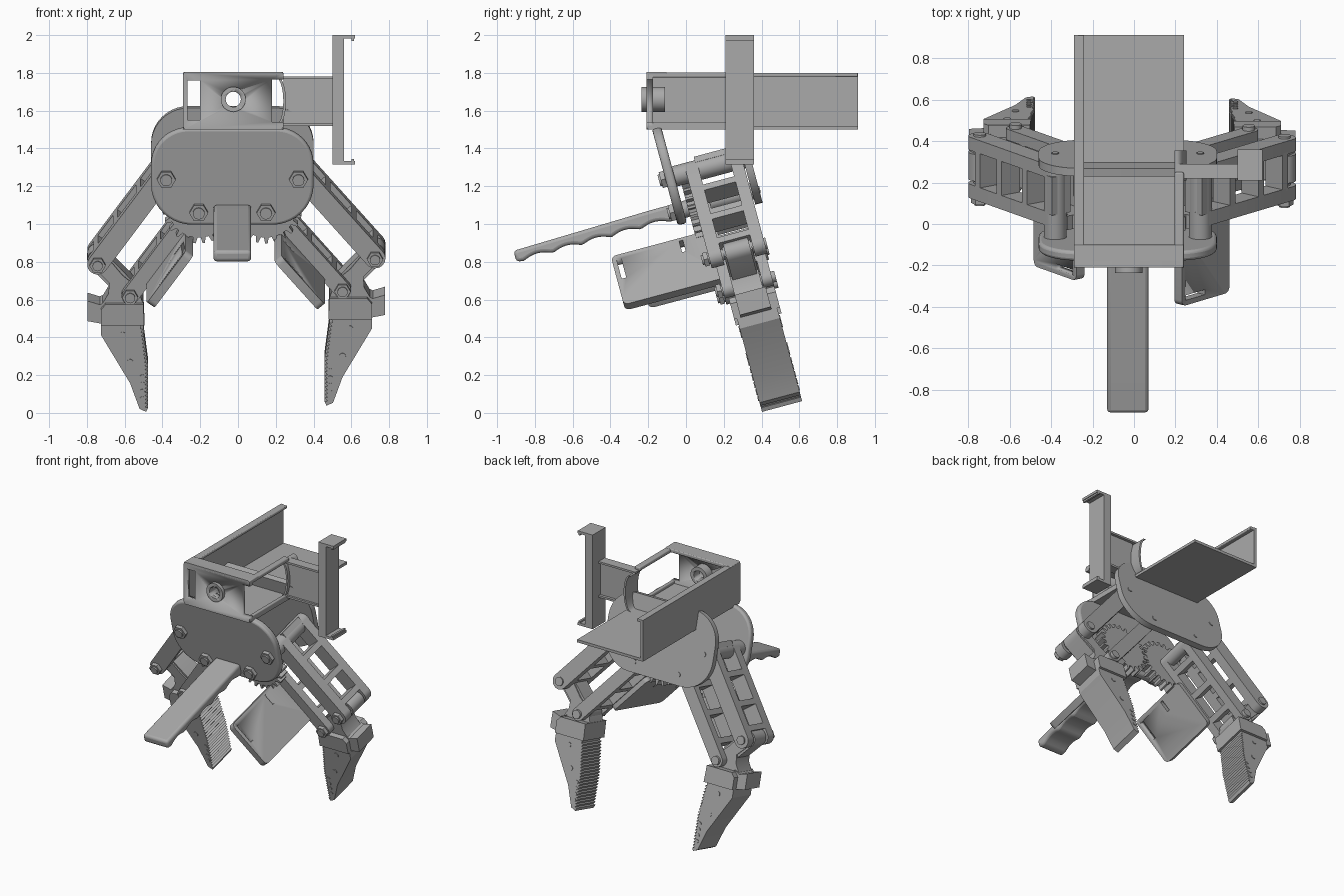
import bpy, bmesh, math
from math import sin, cos, pi, radians
from mathutils import Matrix, Vector

if "Cube" in bpy.data.objects:
    bpy.data.objects.remove(bpy.data.objects["Cube"], do_unlink=True)

grey = bpy.data.materials.new("plain_grey")
grey.use_nodes = True
tone = (0.4, 0.4, 0.4, 1)
grey.diffuse_color = tone
grey.node_tree.nodes["Principled BSDF"].inputs["Base Color"].default_value = tone

TILT = Matrix.Rotation(radians(15), 4, 'X')   # gripper leans back
CX = -0.03                                    # gripper centre line


# Mappings from profile (p, q) and depth a to (x, depth, height)
def along_y(p, q, a): return (p, a, q)
def along_x(p, q, a): return (a, p, q)


def prism(name, pts, a0, a1, tilt=True, fn=along_y, bevel=0):
    """Extrude a closed 2D profile from depth a0 to a1."""
    bm = bmesh.new()
    near = [bm.verts.new(fn(p, q, a0)) for p, q in pts]
    far = [bm.verts.new(fn(p, q, a1)) for p, q in pts]
    bm.faces.new(near)
    bm.faces.new(far[::-1])
    n = len(pts)
    for i in range(n):
        j = (i + 1) % n
        bm.faces.new((near[j], near[i], far[i], far[j]))
    if tilt:
        bm.transform(TILT)
    bmesh.ops.recalc_face_normals(bm, faces=bm.faces)
    me = bpy.data.meshes.new(name)
    bm.to_mesh(me)
    bm.free()
    me.materials.append(grey)
    ob = bpy.data.objects.new(name, me)
    bpy.context.scene.collection.objects.link(ob)
    bpy.ops.object.select_all(action='DESELECT')
    bpy.context.view_layer.objects.active = ob
    ob.select_set(True)
    bpy.ops.object.shade_smooth_by_angle(angle=radians(30))
    if bevel:
        m = ob.modifiers.new("bevel", 'BEVEL')
        m.width, m.segments, m.angle_limit = bevel, 3, radians(40)
    return ob


def cut(ob, cutter):
    """Subtract a cutter, then drop it."""
    cutter.hide_render = True
    m = ob.modifiers.new("cut", 'BOOLEAN')
    m.operation, m.object, m.solver = 'DIFFERENCE', cutter, 'EXACT'
    bpy.context.view_layer.objects.active = ob
    bpy.ops.object.modifier_apply(modifier=m.name)
    bpy.data.objects.remove(cutter, do_unlink=True)


def circle(x, y, r, n=32):
    return [(x + r * cos(2 * pi * i / n), y + r * sin(2 * pi * i / n)) for i in range(n)]


def rect(x0, x1, y0, y1):
    return [(x0, y0), (x1, y0), (x1, y1), (x0, y1)]


def rounded(x0, x1, y0, y1, low, high, n=10):
    """Rectangle with one radius for the low corners and one for the high."""
    pts = []
    for k, (x, y, r) in enumerate([(x1 - high, y1 - high, high), (x0 + high, y1 - high, high),
                                   (x0 + low, y0 + low, low), (x1 - low, y0 + low, low)]):
        pts += [(x + r * cos((k + i / n) * pi / 2), y + r * sin((k + i / n) * pi / 2))
                for i in range(n + 1)]
    return pts


def capsule(a, b, r, n=12):
    base = math.atan2(b[1] - a[1], b[0] - a[0])
    pts = []
    for c, start in ((b, base - pi / 2), (a, base + pi / 2)):
        pts += [(c[0] + r * cos(start + pi * i / n), c[1] + r * sin(start + pi * i / n))
                for i in range(n + 1)]
    return pts


def box(name, x0, x1, y0, y1, z0, z1, bevel=0):
    return prism(name, rect(x0, x1, z0, z1), y0, y1, False, bevel=bevel)


# Body plates
outline = rounded(CX - 0.43, CX + 0.43, 0.97, 1.5, 0.22, 0.2)
prism("front_plate", outline, 0.215, 0.265, bevel=0.015)
prism("rear_plate", outline, 0.64, 0.68)

# Handle with finger grooves underneath
under = [(-0.62 + 0.8 * i / 48, 1.0 + 0.02 * abs(sin(pi * 5 * i / 48))) for i in range(49)]
grip = [(-0.66, 1.065), (-0.66, 1.005)] + under + [(0.22, 1.0), (0.22, 1.085), (0.1, 1.085)]
prism("handle", grip, CX - 0.1, CX + 0.1, fn=along_x, bevel=0.018)


def bolt(name, x, v, w, r=0.05):
    prism(name + "_head", circle(x, v, r, 6), w - 0.025, w)
    prism(name + "_tip", circle(x, v, r * 0.62, 20), w - 0.035, w - 0.02)


# Two arms: each a parallel linkage carrying a finger
LENGTH = 0.618
for side, name, angle, mount_front in ((1, "left", 41, -0.17), (-1, "right", 36, -0.045)):
    ca, sa = cos(radians(angle)), sin(radians(angle))
    A, B = (CX + side * 0.35, 1.225), (CX + side * 0.178, 1.043)

    def on_link(origin, t, off):
        """Point t along a link and off to its outer side."""
        return (origin[0] + side * (t * sa + off * ca), origin[1] - t * ca + off * sa)

    C, D = on_link(A, LENGTH, 0), on_link(B, LENGTH, 0)

    # Pivots and bolts
    for label, p, r, w in (("upper_pivot", A, 0.055, 0.215), ("lower_pivot", B, 0.045, 0.215),
                           ("outer_joint", C, 0.03, 0.325), ("inner_joint", D, 0.03, 0.35)):
        prism(f"{name}_{label}", circle(*p, r), w, 0.645)
        bolt(f"{name}_{label}_bolt", *p, w, 0.05 if r > 0.04 else 0.043)
    for p in (A, B):
        prism(name + "_rear_pin", circle(*p, 0.018, 16), 0.67, 0.685)

    # Ladder-like links: two bars joined by rungs
    for label, O, E, half, ws, rungs in (
            ("outer_link", A, C, 0.055, ((0.33, 0.4), (0.57, 0.635)), (-0.03, 0.175, 0.385, 0.56)),
            ("inner_link", B, D, 0.045, ((0.355, 0.41), (0.57, 0.625)), (0.1, 0.3, 0.5))):
        for w0, w1 in ws:
            prism(f"{name}_{label}_bar", capsule(O, E, half), w0, w1)
        for t in rungs:
            q = [on_link(O, t + dt, off) for dt, off in
                 ((-0.02, -half), (0.02, -half), (0.02, half), (-0.02, half))]
            prism(f"{name}_{label}_rung", q, ws[0][1] - 0.01, ws[1][0] + 0.01)

    # Gear around the lower pivot
    teeth = 24
    gear = []
    for i in range(teeth):
        for f, r in ((0, 0.16), (0.25, 0.16), (0.42, 0.192), (0.68, 0.192), (0.85, 0.16)):
            g = 2 * pi * (i + f + (0.5 if side > 0 else 0)) / teeth
            gear.append((B[0] + r * cos(g), B[1] + r * sin(g)))
    prism(name + "_gear", gear, 0.29, 0.36)

    # Slotted mounting slab reaching forward from the inner link
    def on_slab(p, q, a):
        x, v = on_link(B, q, -a)
        return (x, p, v)

    slab = prism(name + "_mount_slab", rounded(mount_front, 0.4, 0.16, 0.51, 0.03, 0.03, 5),
                 0.03, 0.078, fn=on_slab)
    for s0, s1, t0, t1 in ((mount_front + 0.025, mount_front + 0.05, 0.19, 0.33),
                           (0.2, 0.22, 0.18, 0.26)):
        cut(slab, prism("slot_cutter", rect(s0, s1, t0, t1), 0, 0.12, fn=on_slab))

    # Finger, placed from the inner joint
    def rel(pts):
        return [(D[0] + side * o, D[1] + dv) for o, dv in pts]

    prism(name + "_coupler", rel([(-0.05, 0), (-0.02, 0.05), (0.04, 0.1), (0.13, 0.21), (0.19, 0.22),
                                  (0.22, 0.17), (0.17, 0.12), (0.11, 0.06), (0.115, 0),
                                  (0.15, -0.06), (-0.07, -0.06)]), 0.41, 0.565)
    prism(name + "_knuckle", capsule(C, D, 0.055), 0.42, 0.555)
    prism(name + "_finger_clamp", rel([(-0.07, -0.05), (0.13, -0.05), (0.155, -0.08),
                                       (0.155, -0.165), (-0.075, -0.165)]), 0.375, 0.625)
    prism(name + "_finger_ear", rel([(0.12, -0.04), (0.16, -0.06), (0.225, -0.04),
                                     (0.225, -0.15), (0.12, -0.17)]), 0.41, 0.58)
    ridged = []
    for i in range(22):
        dv = -0.62 + 0.45 * i / 22
        bow = -0.085 + 0.03 * max(0, (dv + 0.4) / 0.25)
        ridged += [(bow - 0.01, dv), (bow + 0.006, dv + 0.004)]
    blade = [(0.155, -0.16), (0.155, -0.22), (0.0, -0.485), (-0.05, -0.625), (-0.085, -0.642)]
    prism(name + "_finger", rel(blade + ridged + [(-0.06, -0.16)]), 0.39, 0.61)
    spots = [(0.04, -0.22, 0.017), (0.0, -0.37, 0.017)]
    spots += [(-0.065, -0.45 - 0.04 * i, 0.013) for i in range(4)]
    for o, dv, r in spots:
        x, v = rel([(o, dv)])[0]
        prism(name + "_finger_pin", circle(x, v, r, 14), 0.386, 0.614)

# Tray: floor, side wall with lips, front panel
box("tray_floor", -0.29, 0.24, -0.2, 0.91, 1.5, 1.52)
box("tray_wall", -0.29, -0.27, -0.2, 0.91, 1.5, 1.8)
box("tray_wall_lip", -0.29, -0.24, -0.2, 0.91, 1.78, 1.8, 0.005)
panel = prism("tray_front_panel", rounded(-0.29, 0.24, 1.5, 1.805, 0.015, 0.015, 4), -0.21, -0.175, False)
for pts in (rect(-0.268, -0.2, 1.55, 1.76), rect(0.18, 0.26, 1.54, 1.765), circle(CX + 0.005, 1.66, 0.04)):
    cut(panel, prism("panel_cutter", pts, -0.3, 0, False))
box("tray_front_lip", -0.29, 0.24, -0.21, -0.1, 1.78, 1.805, 0.006)
box("tray_top_rail", 0.195, 0.24, -0.2, 0.25, 1.775, 1.803, 0.008)
box("tray_bottom_rail", 0.215, 0.24, -0.2, 0.25, 1.5, 1.54, 0.006)
boss = prism("front_boss", circle(CX + 0.005, 1.66, 0.066), -0.235, -0.11, False)
cut(boss, prism("boss_cutter", circle(CX + 0.005, 1.66, 0.04), -0.3, 0, False))

# Side arm: curved pad, web with lips, upright with hooks
arc = [(0.195 + 0.045 * cos(pi * i / 16 - pi / 2), 1.65 + 0.13 * sin(pi * i / 16 - pi / 2))
       for i in range(17)]
pad = arc + [(p + 0.014, q) for p, q in arc[::-1]]
prism("clamp_pad", pad, 0.21, 0.355, False)
box("side_arm_web", 0.24, 0.52, 0.235, 0.27, 1.52, 1.78)
for z in (1.52, 1.768):
    box("side_arm_lip", 0.205, 0.52, 0.22, 0.29, z, z + 0.014)
box("upright", 0.5, 0.56, 0.21, 0.36, 1.33, 1.985)
for z, d in ((2.0, -1), (1.315, 1)):
    lo, hi = sorted((z, z + d * 0.018))
    box("upright_hook", 0.5, 0.62, 0.21, 0.36, lo, hi)
    lo, hi = sorted((z, z + d * 0.03))
    box("upright_hook_lip", 0.6, 0.615, 0.21, 0.36, lo, hi)
